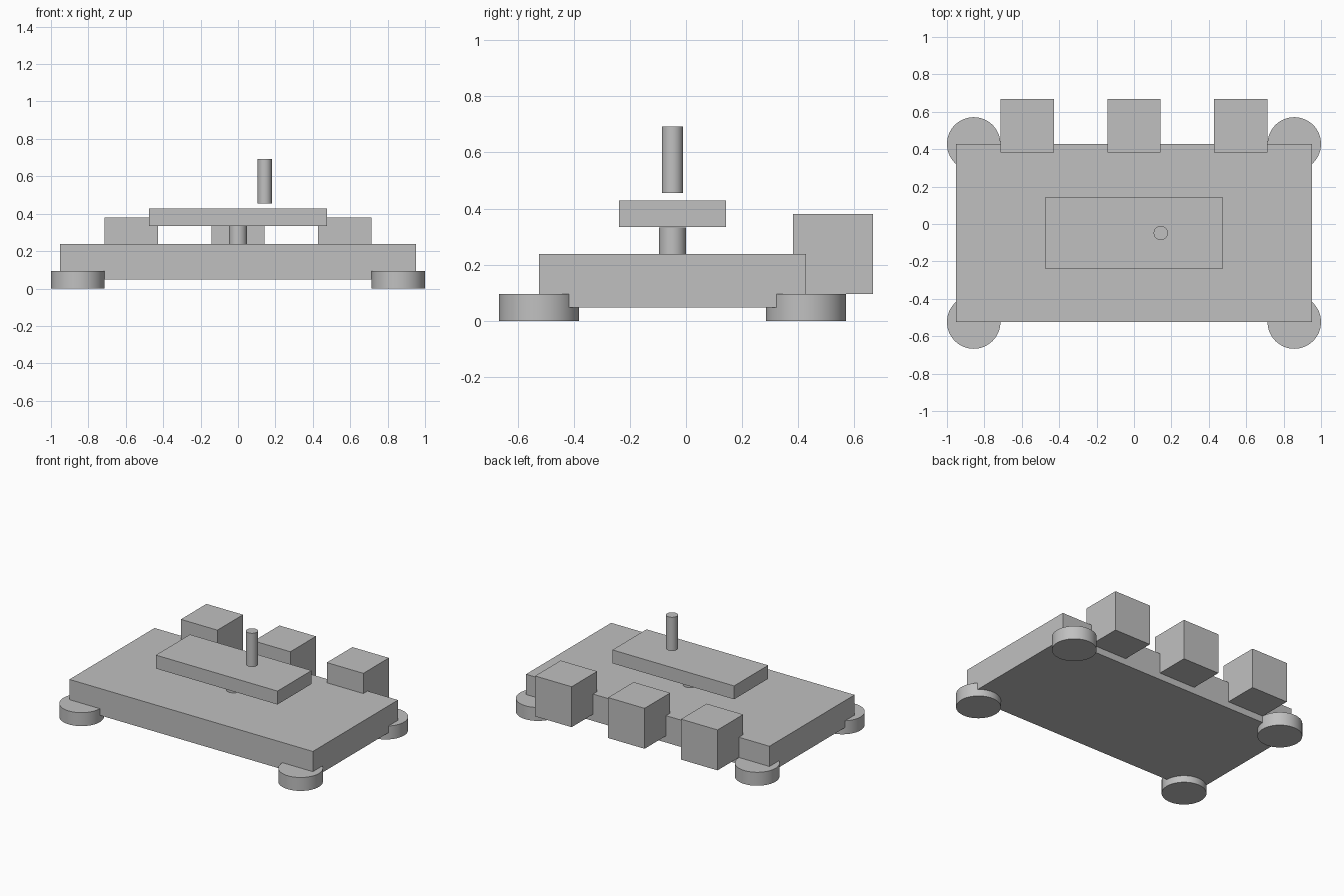
import bpy
import math

cube = bpy.data.objects.get("Cube")
if cube:
    bpy.data.objects.remove(cube, do_unlink=True)

# Single plain grey material
grey = bpy.data.materials.new("plain_grey")
grey.use_nodes = True
colour = (0.53, 0.53, 0.53, 1)
grey.diffuse_color = colour
bsdf = next(n for n in grey.node_tree.nodes if n.type == "BSDF_PRINCIPLED")
bsdf.inputs["Base Color"].default_value = colour

MID_Y = -0.048  # centre line of the deck


def finish(name):
    ob = bpy.context.object
    ob.name = name
    ob.data.materials.append(grey)
    return ob


def box(name, size, centre):
    bpy.ops.mesh.primitive_cube_add(size=1, location=centre)
    ob = finish(name)
    ob.scale = size
    bpy.ops.object.transform_apply(location=False, rotation=False, scale=True)
    return ob


def cylinder(name, radius, bottom, top, x, y):
    bpy.ops.mesh.primitive_cylinder_add(
        vertices=64, radius=radius, depth=top - bottom,
        location=(x, y, (bottom + top) / 2))
    ob = finish(name)
    bpy.ops.object.shade_smooth_by_angle(angle=math.radians(30))
    return ob


# Deck and raised platform on its post
box("deck", (1.905, 0.952, 0.19), (0, MID_Y, 0.143))
cylinder("platform_post", 0.048, 0.238, 0.333, 0, MID_Y)
box("platform", (0.952, 0.381, 0.095), (0, MID_Y, 0.381))

# Floating upright rod
cylinder("upright_rod", 0.038, 0.455, 0.693, 0.143, MID_Y)

# Disc feet at the four corners
for side, x in (("left", 0.857), ("right", -0.857)):
    for end, y in (("front", -0.476), ("back", 0.476)):
        cylinder(f"{end}_{side}_foot", 0.143, 0, 0.095, x, MID_Y + y)

# Row of cubes along the back edge
for side, x in (("left", 0.571), ("middle", 0), ("right", -0.571)):
    box(f"{side}_back_block", (0.286, 0.286, 0.286), (x, 0.524, 0.238))
